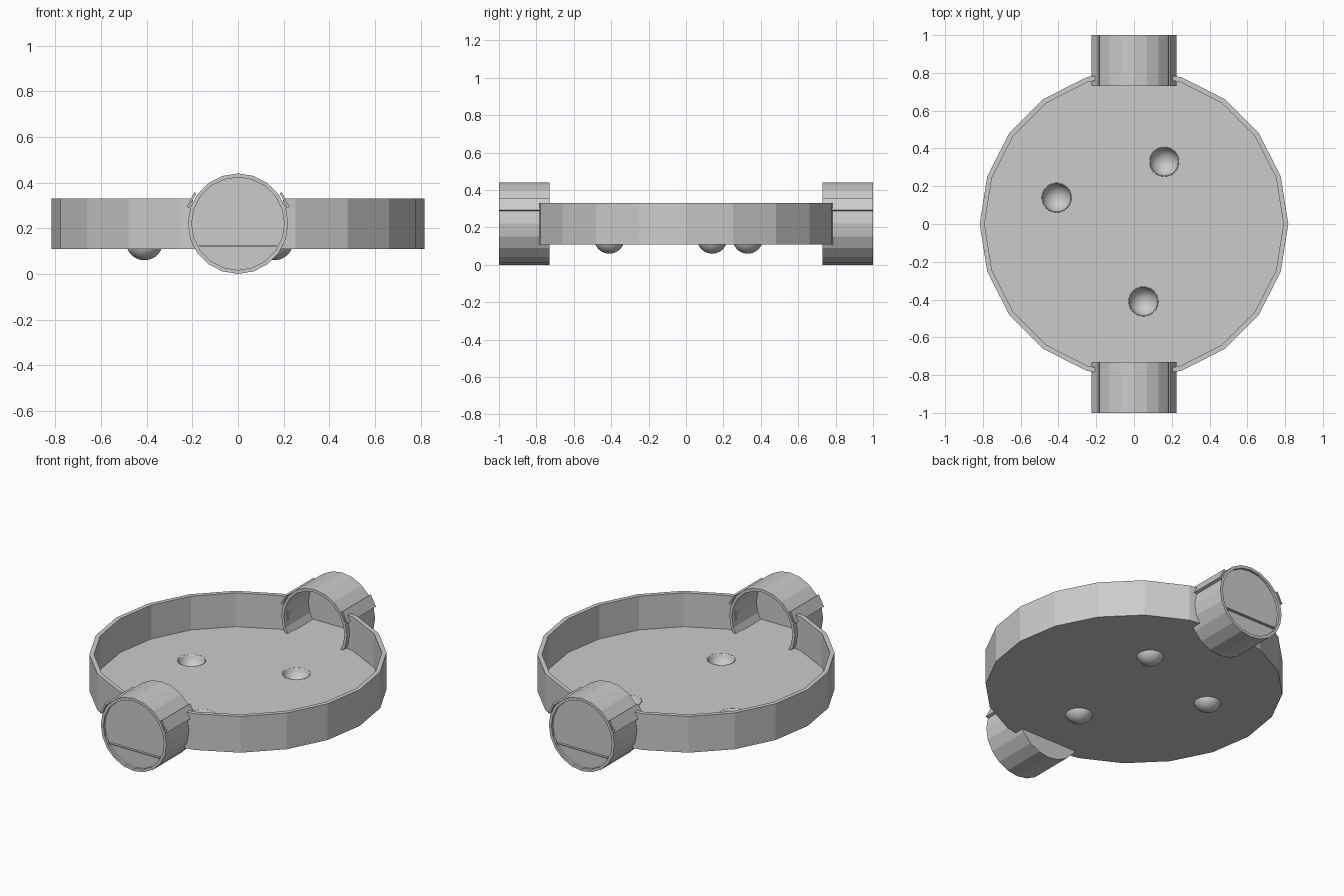
import bpy, bmesh, math
from mathutils import Matrix, Vector

if "Cube" in bpy.data.objects:
    bpy.data.objects.remove(bpy.data.objects["Cube"], do_unlink=True)

SIDES = 20
TUBE_Z, TUBE_R, TUBE_IN = 0.22, 0.22, 0.203
TRAY_R, TRAY_IN = 0.817, 0.791
BASE, FLOOR, RIM = 0.11, 0.125, 0.33
TUBE_START, TUBE_END = 0.73, 1.0

grey = bpy.data.materials.new("plain_grey")
grey.use_nodes = True
grey.diffuse_color = (0.6, 0.6, 0.6, 1)
grey.node_tree.nodes["Principled BSDF"].inputs["Base Color"].default_value = (0.6, 0.6, 0.6, 1)


def finish(name, bm):
    bmesh.ops.recalc_face_normals(bm, faces=bm.faces[:])
    mesh = bpy.data.meshes.new(name)
    bm.to_mesh(mesh)
    bm.free()
    mesh.materials.append(grey)
    obj = bpy.data.objects.new(name, mesh)
    bpy.context.collection.objects.link(obj)
    return obj


def polar(r, degrees):
    a = math.radians(degrees)
    return (r * math.cos(a), r * math.sin(a))


def ngon(r):
    return [polar(r, 360 * i / SIDES) for i in range(SIDES)]


def prism(name, outline, start, end, along_y=False):
    """Extrude a flat outline in z, or an x/z outline in y around the tube axis."""
    def place(p, h):
        return (p[0], h, p[1] + TUBE_Z) if along_y else (p[0], p[1], h)
    bm = bmesh.new()
    low = [bm.verts.new(place(p, start)) for p in outline]
    high = [bm.verts.new(place(p, end)) for p in outline]
    bm.faces.new(low)
    bm.faces.new(high)
    for i in range(len(outline)):
        j = (i + 1) % len(outline)
        bm.faces.new((low[i], low[j], high[j], high[i]))
    return finish(name, bm)


def ring(name, outer, inner, start, end):
    """Hollow tube along y."""
    bm = bmesh.new()
    loops = [[bm.verts.new((x, y, z + TUBE_Z)) for x, z in pts]
             for pts, y in ((outer, start), (outer, end), (inner, end), (inner, start))]
    for k in range(4):
        a, b = loops[k], loops[(k + 1) % 4]
        for i in range(SIDES):
            j = (i + 1) % SIDES
            bm.faces.new((a[i], a[j], b[j], b[i]))
    return finish(name, bm)


# Tray floor with round holes for the cups
floor = prism("tray_floor", ngon(TRAY_R), BASE, FLOOR)
CUP_R, CUP_Z = 0.081, 0.141
cups = [(-0.41, 0.14), (0.16, 0.33), (0.05, -0.41)]


def ball(r, x, y):
    bm = bmesh.new()
    bmesh.ops.create_uvsphere(bm, u_segments=32, v_segments=20, radius=r,
                              matrix=Matrix.Translation((x, y, CUP_Z)))
    return bm


cutters = []
for x, y in cups:
    cutter = finish("hole_cutter", ball(CUP_R - 0.002, x, y))
    cutter.hide_render = True
    cutters.append(cutter)
    cut = floor.modifiers.new("hole", "BOOLEAN")
    cut.operation = "DIFFERENCE"
    cut.solver = "EXACT"
    cut.object = cutter
graph = bpy.context.evaluated_depsgraph_get()
floor.data = bpy.data.meshes.new_from_object(floor.evaluated_get(graph))
floor.modifiers.clear()
for cutter in cutters:
    bpy.data.objects.remove(cutter, do_unlink=True)

# Cups hanging below the floor
for n, (x, y) in enumerate(cups):
    bm = ball(CUP_R, x, y)
    bmesh.ops.bisect_plane(bm, geom=bm.verts[:] + bm.edges[:] + bm.faces[:],
                           plane_co=(0, 0, FLOOR), plane_no=(0, 0, 1), clear_outer=True)
    cup = finish(f"round_cup_{n + 1}", bm)
    for face in cup.data.polygons:
        face.use_smooth = True
        # keep the bowl opening upward
    if cup.data.polygons[0].normal.dot(cup.data.polygons[0].center - Vector((x, y, CUP_Z))) < 0:
        cup.data.flip_normals()
    shell = cup.modifiers.new("shell", "SOLIDIFY")
    shell.thickness = 0.004
    shell.offset = -1

# Tray wall in two halves, open where the tubes pass through
STEP = 360 / SIDES
GAP = 0.198


def half_arc(r):
    pts = [polar(r, STEP * i) for i in range(-4, 5)]
    t = GAP / pts[-1][0]
    end_y = r + (pts[-1][1] - r) * t
    return [(GAP, -end_y)] + pts + [(GAP, end_y)]


for side, s in (("left", 1), ("right", -1)):
    outline = half_arc(TRAY_R) + half_arc(TRAY_IN)[::-1]
    prism(f"tray_wall_{side}", [(s * x, y) for x, y in outline], BASE, RIM)

# Lower segment that closes the tube below the floor
drop = BASE - TUBE_Z
half = math.sqrt(TUBE_IN ** 2 - drop ** 2)
segment = [(half, drop)] + [p for p in reversed(ngon(TUBE_IN)) if p[1] < drop - 0.005] + [(-half, drop)]

# Overlapping seam strip, a thin hook around one facet of the tube
hook = [(0.215, 18), (0.237, 18), (0.236, 36), (0.226, 36), (0.226, 20), (0.215, 20)]

for end, d in (("front", -1), ("back", 1)):
    ring(f"{end}_tube", ngon(TUBE_R), ngon(TUBE_IN), d * TUBE_START, d * TUBE_END)
    prism(f"{end}_tube_cap", ngon(TUBE_IN + 0.004), d * 0.965, d * 0.985, True)
    prism(f"{end}_lower_plate", segment, d * TUBE_START, d * (TUBE_START + 0.01), True)
    top = FLOOR - TUBE_Z
    ledge = [(-half, top - 0.006), (half, top - 0.006), (half, top), (-half, top)]
    prism(f"{end}_floor_ledge", ledge, d * 0.77, d * 0.999, True)
    for side, s in (("left", 1), ("right", -1)):
        pts = [polar(r, a) for r, a in hook]
        prism(f"{end}_seam_strip_{side}", [(s * x, z) for x, z in pts],
              d * TUBE_START, d * TUBE_END, True)
